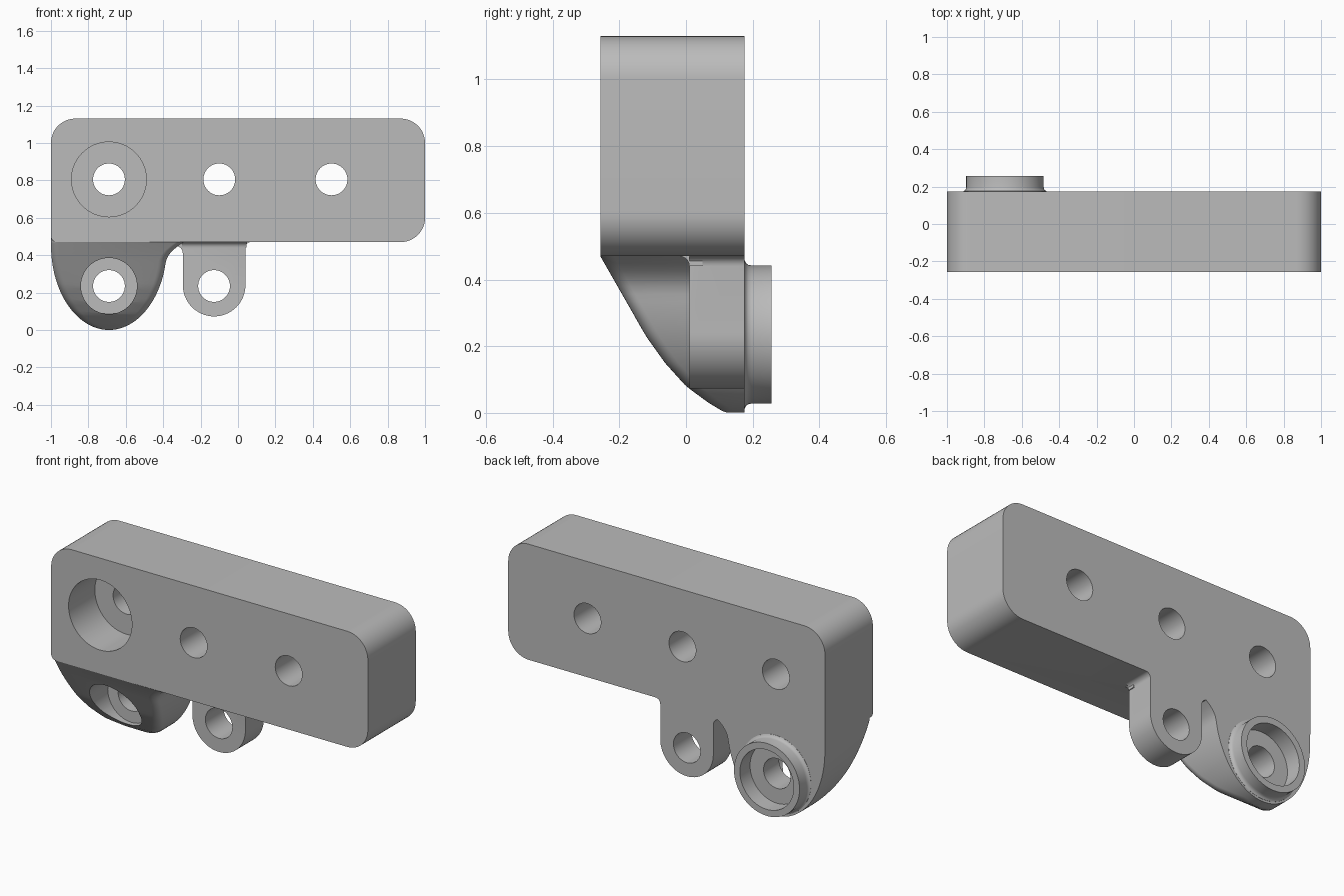
import bpy, bmesh, math
from math import sin, cos, pi, radians, sqrt

cube = bpy.data.objects.get("Cube")
if cube:
    bpy.data.objects.remove(cube, do_unlink=True)

grey = bpy.data.materials.new("plain_grey")
grey.use_nodes = True
grey.diffuse_color = (0.5, 0.5, 0.5, 1)
grey.node_tree.nodes["Principled BSDF"].inputs["Base Color"].default_value = (0.5, 0.5, 0.5, 1)

FRONT, BACK = -0.257, 0.175
LUG_X, HOLE_Z, LUG_Z, HOLE_R = -0.69, 0.805, 0.235, 0.085


def loft(name, rings):
    """Closed solid through rings of equal point count."""
    bm = bmesh.new()
    loops = [[bm.verts.new(p) for p in ring] for ring in rings]
    n = len(loops[0])
    for a, b in zip(loops, loops[1:]):
        for i in range(n):
            j = (i + 1) % n
            bm.faces.new((a[i], a[j], b[j], b[i]))
    bm.faces.new(loops[0])
    bm.faces.new(loops[-1])
    bmesh.ops.recalc_face_normals(bm, faces=bm.faces)
    mesh = bpy.data.meshes.new(name)
    bm.to_mesh(mesh)
    bm.free()
    mesh.materials.append(grey)
    ob = bpy.data.objects.new(name, mesh)
    bpy.context.collection.objects.link(ob)
    return ob


def prism(name, outline, y0, y1):
    return loft(name, [[(x, y, z) for x, z in outline] for y in (y0, y1)])


def arc(cx, cz, r, a0, a1, n=12):
    angles = [radians(a0 + (a1 - a0) * i / n) for i in range(n + 1)]
    return [(cx + r * cos(a), cz + r * sin(a)) for a in angles]


def lathe(name, x, z, profile, n=64):
    """Round solid along y, profile given as (radius, y)."""
    return loft(name, [[(x + r * cos(2 * pi * i / n), y, z + r * sin(2 * pi * i / n))
                        for i in range(n)] for r, y in profile])


def combine(target, other, operation):
    mod = target.modifiers.new("join", "BOOLEAN")
    mod.operation = operation
    mod.solver = "EXACT"
    mod.object = other
    bpy.context.view_layer.objects.active = target
    bpy.ops.object.modifier_apply(modifier=mod.name)
    bpy.data.objects.remove(other, do_unlink=True)


# Main bar, tight radius where the large lug continues downward
R = 0.13
outline = (arc(1 - R, 1.13 - R, R, 0, 90) + arc(-1 + R, 1.13 - R, R, 90, 180)
           + arc(-0.97, 0.5, 0.03, 180, 270, 5) + arc(1 - R, 0.47 + R, R, 270, 360))
bracket = prism("bracket", outline, FRONT, BACK)

# Large lug: elliptical from the front, sloping back toward the bottom
SLOPE = [(0, 0.125), (0.005, 0.11), (0.03, 0.068), (0.08, 0.0), (0.15, -0.063),
         (0.23, -0.12), (0.47, -0.2569), (1, -0.2569)]


def slope_y(z):
    for (z0, y0), (z1, y1) in zip(SLOPE, SLOPE[1:]):
        if z <= z1:
            return y0 + (y1 - y0) * (z - z0) / (z1 - z0)


def lug_ring(z):
    w = 0.3095 * sqrt(max(0, 1 - (max(0, 0.45 - z) / 0.45) ** 2))
    flare = 0.09 * (min(1, max(0, z - 0.36) / 0.11)) ** 2
    left, right, y = LUG_X - w, LUG_X + w + flare, slope_y(z)
    r = min(0.04, 0.5 * w, 0.5 * (BACK - y))
    front = arc(left + r, y + r, r, 180, 270, 6) + arc(right - r, y + r, r, 270, 360, 6)
    return [(px, py, z) for px, py in front + [(right, BACK), (left, BACK)]]


heights = [0.45 * (1 - cos(radians(a))) for a in range(3, 90, 3)]
heights += [0.455, 0.46, 0.465, 0.47, 0.55]
lug = loft("large_lug", [lug_ring(z) for z in heights])
combine(bracket, lug, "UNION")

# Small lug with the arch toward the large one and a fillet at its right
outline = ([(-0.42, 0.6), (-0.42, 0.36), (-0.39, 0.36)]
           + arc(-0.335, 0.41, 0.04, 165, 0, 10)
           + arc(-0.1275, 0.24, 0.1675, 180, 360, 32)
           + arc(0.07, 0.44, 0.03, 180, 90, 6) + [(0.07, 0.6)])
combine(bracket, prism("small_lug", outline, 0.01, BACK), "UNION")

# Fillet between the bar underside and the small lug's front
cove = arc(-0.02, 0.44, 0.03, 90, 0, 6) + [(0.05, 0.44), (0.05, 0.52), (-0.02, 0.52)]
combine(bracket, loft("cove", [[(x, y, z) for y, z in cove] for x in (-0.3, 0.045)]), "UNION")

# Rear boss with a filleted foot
boss = [(0.222, 0.14), (0.222, 0.176), (0.214, 0.18), (0.209, 0.187), (0.207, 0.197), (0.207, 0.257)]
combine(bracket, lathe("boss", LUG_X, LUG_Z, boss), "UNION")

# Through holes
for x, z in ((LUG_X, HOLE_Z), (-0.1, HOLE_Z), (0.5, HOLE_Z), (LUG_X, LUG_Z), (-0.128, LUG_Z)):
    combine(bracket, lathe("hole", x, z, [(HOLE_R, -0.5), (HOLE_R, 0.5)], 48), "DIFFERENCE")

# Counterbores: bar front, lug front, boss back
for z, r, y0, y1 in ((HOLE_Z, 0.2, -0.5, -0.02), (LUG_Z, 0.15, -0.5, 0.025), (LUG_Z, 0.17, 0.165, 0.5)):
    combine(bracket, lathe("counterbore", LUG_X, z, [(r, y0), (r, y1)]), "DIFFERENCE")

bpy.ops.object.select_all(action="DESELECT")
bracket.select_set(True)
bpy.context.view_layer.objects.active = bracket
bpy.ops.object.shade_smooth_by_angle(angle=radians(30))
